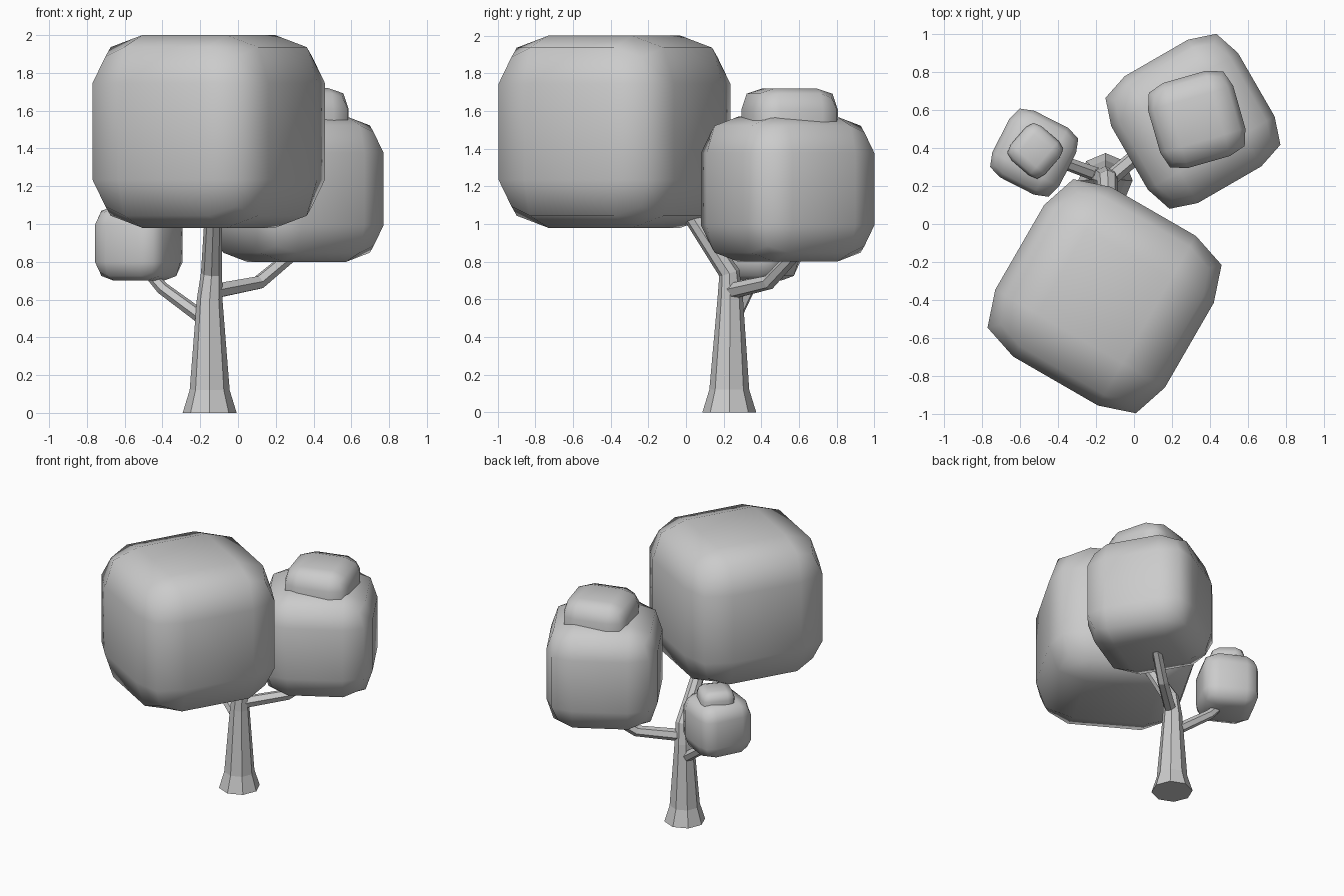
import bpy, bmesh, math
from mathutils import Vector, Matrix

if "Cube" in bpy.data.objects:
    bpy.data.objects.remove(bpy.data.objects["Cube"])


def link(name, bm):
    bmesh.ops.recalc_face_normals(bm, faces=bm.faces)
    me = bpy.data.meshes.new(name)
    bm.to_mesh(me)
    bm.free()
    ob = bpy.data.objects.new(name, me)
    bpy.context.collection.objects.link(ob)
    return ob


def foliage(name, centre, half, angle):
    """Soft cube: a cube split once, then smoothed by one subdivision level."""
    bm = bmesh.new()
    bmesh.ops.create_cube(bm, size=2)
    bmesh.ops.subdivide_edges(bm, edges=bm.edges[:], cuts=1, use_grid_fill=True)
    bmesh.ops.scale(bm, vec=half, verts=bm.verts)
    ob = link(name, bm)
    ob.location = centre
    ob.rotation_euler.z = math.radians(angle)
    sub = ob.modifiers.new("soften", 'SUBSURF')
    sub.levels = sub.render_levels = 1
    sub.use_limit_surface = False
    for p in ob.data.polygons:
        p.use_smooth = True
    return ob


def limb(name, path, sides):
    """Tapered tube through (x, y, z, radius) points."""
    bm = bmesh.new()
    pts = [Vector(p[:3]) for p in path]
    rings = []
    for i, p in enumerate(pts):
        a = (p - pts[i - 1]).normalized() if i else Vector()
        b = (pts[i + 1] - p).normalized() if i < len(pts) - 1 else Vector()
        q = Vector((0, 0, 1)).rotation_difference((a + b).normalized())
        ring = []
        for k in range(sides):
            t = 2 * math.pi * k / sides
            ring.append(bm.verts.new(p + q @ Vector((math.cos(t), math.sin(t), 0)) * path[i][3]))
        rings.append(ring)
    for r, s in zip(rings, rings[1:]):
        for k in range(sides):
            n = (k + 1) % sides
            bm.faces.new((r[k], r[n], s[n], s[k]))
    bm.faces.new(rings[0][::-1])
    bm.faces.new(rings[-1])
    return link(name, bm)


def foliage_pair(name, centre, scale, turn):
    """Soft cube with a smaller one sunk into its top."""
    c = Vector(centre)
    off = Matrix.Rotation(math.radians(turn - 30), 3, 'Z') @ Vector((0.02, 0.01, 0.31)) * scale
    foliage(name, c, [0.385 * scale] * 3, turn)
    foliage(name + "_cap", c + off, (0.233 * scale, 0.233 * scale, 0.225 * scale), turn - 14)


# trunk, leaning forward into the main foliage
limb("trunk", [(-0.15, 0.23, 0, 0.143), (-0.15, 0.23, 0.12, 0.106),
               (-0.15, 0.235, 0.6, 0.068), (-0.14, 0.23, 0.74, 0.056),
               (-0.13, 0.02, 1.06, 0.046)], 8)

# side branches
limb("right_branch", [(-0.12, 0.245, 0.645, 0.043), (0.11, 0.44, 0.69, 0.039),
                      (0.29, 0.58, 0.84, 0.034)], 6)
limb("left_branch", [(-0.17, 0.25, 0.49, 0.038), (-0.40, 0.335, 0.66, 0.034),
                     (-0.48, 0.36, 0.75, 0.028)], 6)

# foliage
foliage("main_foliage", (-0.155, -0.38, 1.49), (0.515, 0.515, 0.51), -30)
foliage_pair("right_foliage", (0.31, 0.54, 1.185), 1.0, 30)
foliage_pair("left_foliage", (-0.525, 0.375, 0.897), 0.512, 63)
